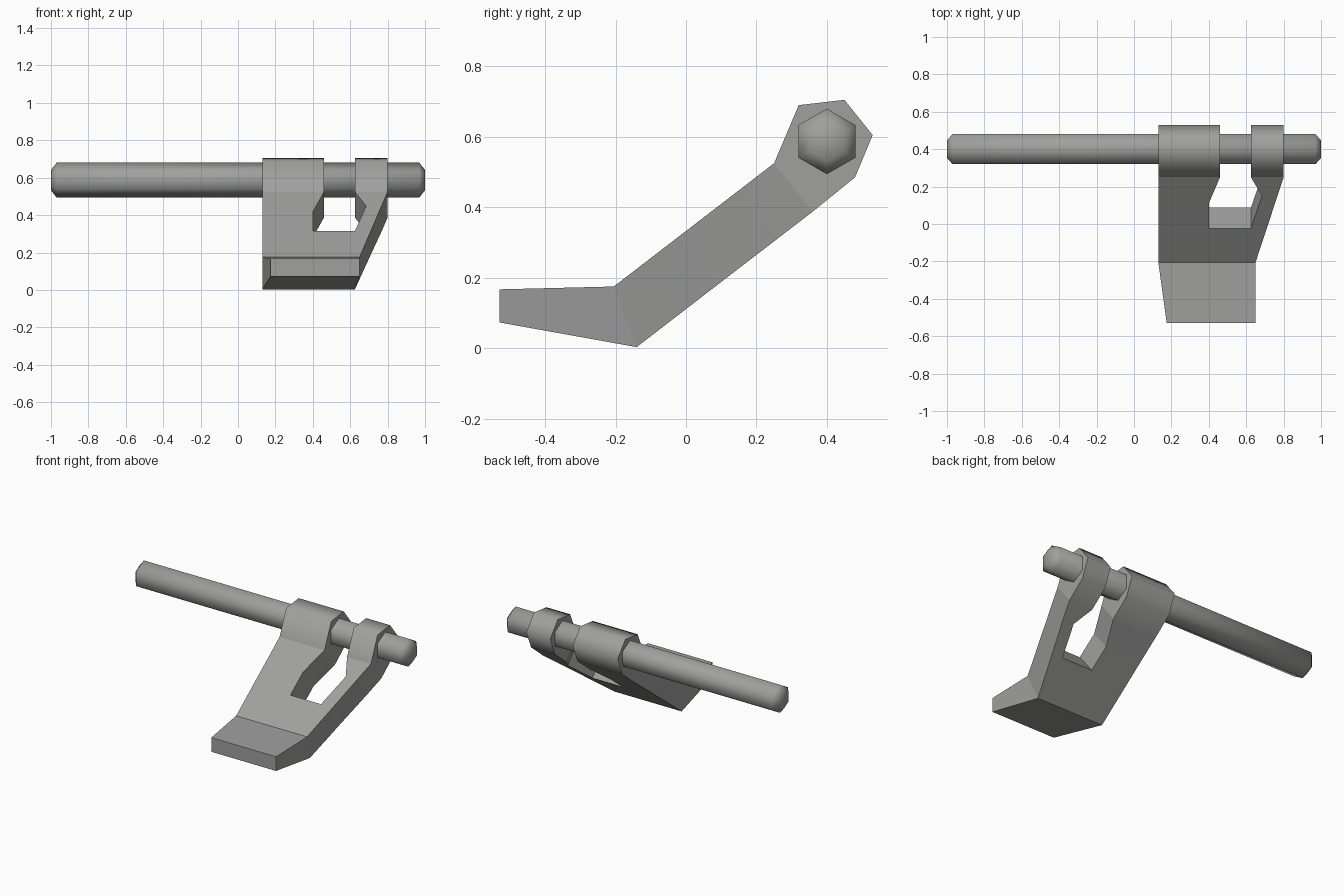
import bpy, bmesh, math

if "Cube" in bpy.data.objects:
    bpy.data.objects.remove(bpy.data.objects["Cube"])

metal = bpy.data.materials.new("worn grey metal")
metal.diffuse_color = (0.35, 0.35, 0.345, 1)
metal.use_nodes = True
metal.node_tree.nodes["Principled BSDF"].inputs["Base Color"].default_value = metal.diffuse_color


def finish(bm, name):
    bmesh.ops.recalc_face_normals(bm, faces=bm.faces)
    mesh = bpy.data.meshes.new(name)
    bm.to_mesh(mesh)
    bm.free()
    mesh.materials.append(metal)
    obj = bpy.data.objects.new(name, mesh)
    bpy.context.collection.objects.link(obj)
    return obj


def bridge(bm, a, b, smooth=(), skip=()):
    """Join two rings of vertices with quads."""
    n = len(a)
    for i in range(n):
        if i not in skip:
            j = (i + 1) % n
            bm.faces.new((a[i], a[j], b[j], b[i]))


# Hexagonal rod with chamfered ends, softly shaded
bm = bmesh.new()
rings = []
for x, r in ((-1, 0.054), (-0.97, 0.093), (0.97, 0.093), (1, 0.054)):
    rings.append([bm.verts.new((x, 0.40 + r * math.sin(k * math.pi / 3),
                                0.587 + r * math.cos(k * math.pi / 3))) for k in range(6)])
for a, b in zip(rings, rings[1:]):
    bridge(bm, a, b)
bm.faces.new(rings[0])
bm.faces.new(rings[-1])
for f in bm.faces:
    f.smooth = True
finish(bm, "pivot_rod")

# Lever: stations along the bent profile, top and bottom (y, z)
TOE = ((-0.53, 0.167), (-0.53, 0.073))
HEEL = ((-0.205, 0.175), (-0.14, 0.003))
CROTCH = ((-0.023, 0.315), (0.087, 0.178))
MID_LEFT = ((0.11, 0.417), (0.22, 0.281))
MID_RIGHT = ((0.15, 0.448), (0.26, 0.311))
NECK = ((0.25, 0.525), (0.359, 0.387))
# Hook loop around the rod, from neck top round to neck bottom
HEAD = [NECK[0], (0.32, 0.69), (0.45, 0.705), (0.53, 0.605), (0.48, 0.485), NECK[1]]

bm = bmesh.new()


def station(pts, x0, x1, low_x1=None):
    (ty, tz), (by, bz) = pts
    return [bm.verts.new(p) for p in ((x0, ty, tz), (x1, ty, tz),
                                      (low_x1 or x1, by, bz), (x0, by, bz))]


def loft(stations):
    for a, b in zip(stations, stations[1:]):
        bridge(bm, a, b)


def head(neck, x0, x1):
    """Prism loop closing an arm, softly shaded round its rim."""
    left = [neck[0]] + [bm.verts.new((x0, y, z)) for y, z in HEAD[1:-1]] + [neck[3]]
    right = [neck[1]] + [bm.verts.new((x1, y, z)) for y, z in HEAD[1:-1]] + [neck[2]]
    bm.faces.new(left)
    bm.faces.new(right)
    for i in range(len(HEAD) - 1):
        bm.faces.new((left[i], left[i + 1], right[i + 1], right[i])).smooth = True


# Foot plate and solid base of the arms
toe = station(TOE, 0.175, 0.65)
heel = station(HEEL, 0.13, 0.65, 0.625)
base = station(CROTCH, 0.13, 0.71, 0.705)
loft([toe, heel, base])
bm.faces.new(toe)

# Slot floor vertices split the base into two arms
slot = station(CROTCH, 0.40, 0.625)
bm.faces.new(slot)
left_start = [base[0], slot[0], slot[3], base[3]]
right_start = [slot[1], base[1], base[2], slot[2]]

left_neck = station(NECK, 0.13, 0.46)
loft([left_start, station(MID_LEFT, 0.13, 0.40), left_neck])
head(left_neck, 0.13, 0.46)

right_neck = station(NECK, 0.625, 0.80)
loft([right_start, station(MID_RIGHT, 0.685, 0.767), right_neck])
head(right_neck, 0.625, 0.80)

finish(bm, "forked_lever")
